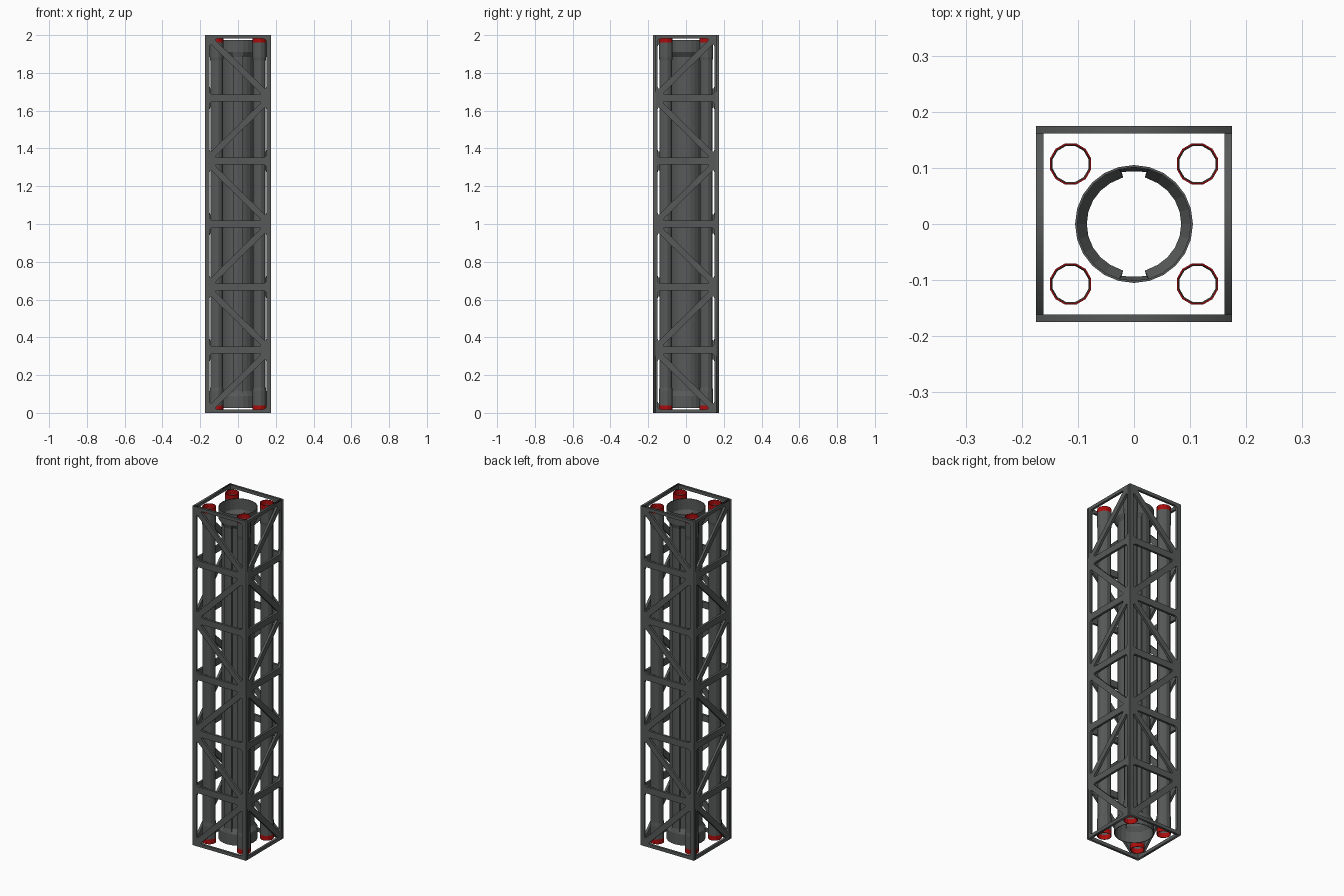
import bpy, bmesh, math
from mathutils import Matrix, Vector

if "Cube" in bpy.data.objects:
    bpy.data.objects.remove(bpy.data.objects["Cube"])


def material(name, rgb):
    m = bpy.data.materials.new(name)
    m.diffuse_color = (*rgb, 1)
    m.use_nodes = True
    m.node_tree.nodes["Principled BSDF"].inputs["Base Color"].default_value = m.diffuse_color
    return m


GREY = material("dark_grey", (0.095, 0.1, 0.1))
RED = material("red", (0.42, 0.004, 0.004))


def add(name, mesh, mat):
    ob = bpy.data.objects.new(name, mesh)
    mesh.materials.clear()
    mesh.materials.append(mat)
    bpy.context.collection.objects.link(ob)
    return ob


def rounded(pts, dist=0.02, steps=4):
    """Round polygon corners with short quadratic arcs."""
    out = []
    pts = [Vector(p) for p in pts]
    for i, p in enumerate(pts):
        a = p + (pts[i - 1] - p).normalized() * dist
        b = p + (pts[(i + 1) % len(pts)] - p).normalized() * dist
        for s in range(steps + 1):
            t = s / steps
            out.append(a * (1 - t) ** 2 + p * 2 * t * (1 - t) + b * t * t)
    return out


# Truss walls: flat plates with rounded triangular openings
HALF, THICK, BAY = 0.1745, 0.0135, 2 / 3 / 2


def wall_mesh(flip, half_width):
    cu = bpy.data.curves.new("wall", "CURVE")
    cu.dimensions, cu.fill_mode, cu.extrude = "2D", "BOTH", THICK / 2

    def loop(pts):
        sp = cu.splines.new("POLY")
        sp.points.add(len(pts) - 1)
        for q, p in zip(sp.points, pts):
            q.co = (p[0], p[1], 0, 1)
        sp.use_cyclic_u = True

    w = half_width
    loop([(-w, 0), (w, 0), (w, 2), (-w, 2)])
    hx, gap = 0.15, 0.023
    for k in range(6):
        lo, hi = k * BAY + 0.019, (k + 1) * BAY - 0.019
        s = flip * (1 if k % 2 == 0 else -1)   # diagonal direction alternates
        loop(rounded([(-s * hx, hi), (-s * hx, lo + gap), (s * (hx - gap), hi)]))
        loop(rounded([(s * hx, lo), (s * hx, hi - gap), (-s * (hx - gap), lo)]))
    tmp = bpy.data.objects.new("tmp", cu)
    bpy.context.collection.objects.link(tmp)
    dg = bpy.context.evaluated_depsgraph_get()
    me = bpy.data.meshes.new_from_object(tmp.evaluated_get(dg))
    bpy.data.objects.remove(tmp)
    bpy.data.curves.remove(cu)
    return me


for k, name in enumerate(["front", "right", "back", "left"]):
    odd = k % 2
    me = wall_mesh(-1 if odd else 1, HALF - THICK if odd else HALF)
    me.transform(Matrix.Rotation(k * math.pi / 2, 4, "Z")
                 @ Matrix.Translation((0, -HALF + THICK / 2, 0))
                 @ Matrix.Rotation(math.pi / 2, 4, "X"))
    add(name + "_truss_wall", me, GREY)


def tube(name, profile, spokes, mat, wall, centre=(0, 0)):
    """Open thin-walled tube. profile: (radius, keyway radius, z); spokes: (angle, in keyway)."""
    bm = bmesh.new()
    rings = [[bm.verts.new((centre[0] + (rk if key else r) * math.cos(a),
                            centre[1] + (rk if key else r) * math.sin(a), z))
              for a, key in spokes] for r, rk, z in profile]
    n = len(spokes)
    for lo, hi in zip(rings, rings[1:]):
        for i in range(n):
            j = (i + 1) % n
            bm.faces.new((lo[i], lo[j], hi[j], hi[i]))
    bmesh.ops.remove_doubles(bm, verts=bm.verts, dist=1e-5)
    me = bpy.data.meshes.new(name)
    bm.to_mesh(me)
    bm.free()
    ob = add(name, me, mat)
    mod = ob.modifiers.new("wall", "SOLIDIFY")
    mod.thickness, mod.offset = wall, -1
    return ob


# Central tube: wide end collars, narrower body with keyways front and back
spokes = []
for i in range(24):
    a = i * math.pi / 12
    c = i % 12
    if c == 5:
        spokes += [(a, False), (a, True)]
    elif c == 6:
        spokes.append((a, True))
    elif c == 7:
        spokes += [(a, True), (a, False)]
    else:
        spokes.append((a, False))
half = [(0.105, 0.105, 0.025), (0.105, 0.105, 0.09), (0.088, 0.098, 0.115)]
tube("central_tube", half + [(r, k, 2 - z) for r, k, z in reversed(half)],
     spokes, GREY, 0.004)

# Corner tubes with thicker end sleeves and red end rings
ring = [((i + 0.5) * math.pi / 6, False) for i in range(12)]


def plain(*rz):
    return [(r, r, z) for r, z in rz]


for sx in (-1, 1):
    for sy in (-1, 1):
        c = (sx * 0.113, sy * 0.107)
        tag = ("right" if sx > 0 else "left") + ("_back" if sy > 0 else "_front")
        tube("corner_tube_" + tag, plain(
            (0.038, 0.04), (0.038, 0.115), (0.035, 0.135),
            (0.035, 1.865), (0.038, 1.885), (0.038, 1.96)), ring, GREY, 0.002, c)
        tube("bottom_ring_" + tag, plain((0.038, 0.012), (0.038, 0.04)), ring, RED, 0.003, c)
        tube("top_ring_" + tag, plain((0.038, 1.96), (0.038, 1.988)), ring, RED, 0.003, c)
